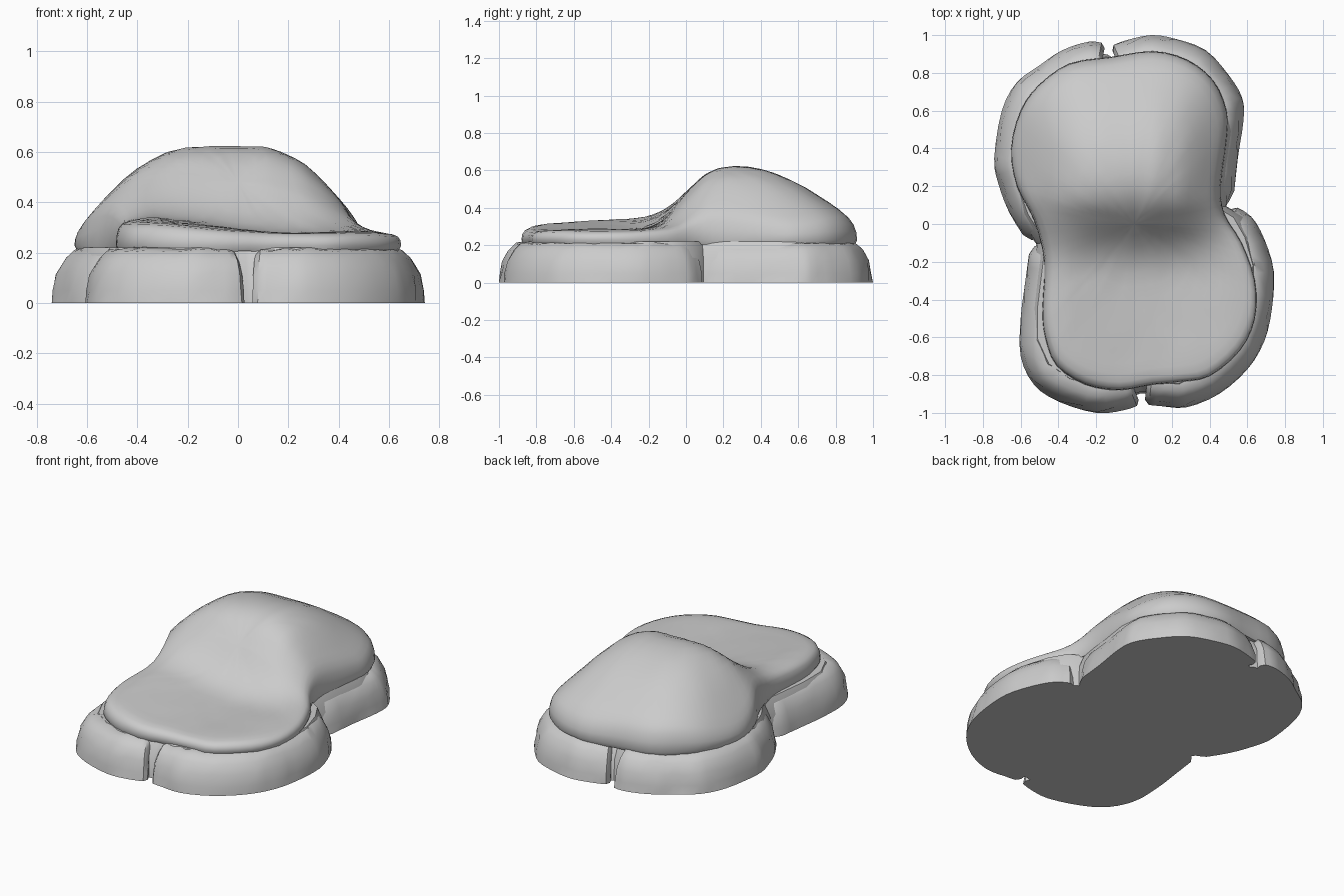
import bpy, bmesh, math, random
from mathutils import Vector

if "Cube" in bpy.data.objects:
    bpy.data.objects.remove(bpy.data.objects["Cube"])

random.seed(4)
stone = bpy.data.materials.new("stone grey")
stone.diffuse_color = (0.6, 0.6, 0.6, 1)
stone.use_nodes = True
stone.node_tree.nodes["Principled BSDF"].inputs["Base Color"].default_value = stone.diffuse_color


def smooth_path(pts, steps, closed):
    """Catmull-Rom samples through 2D points."""
    p = [Vector(q) for q in pts]
    n = len(p)
    get = (lambda i: p[i % n]) if closed else (lambda i: p[max(0, min(n - 1, i))])
    out = []
    for i in range(n if closed else n - 1):
        a, b, c, d = get(i - 1), get(i), get(i + 1), get(i + 2)
        for s in range(steps):
            t = s / steps
            out.append(0.5 * (2 * b + (c - a) * t + (2 * a - 5 * b + 4 * c - d) * t * t
                              + (3 * b - a - 3 * c + d) * t ** 3))
    return out if closed else out + [p[-1]]


def curve_value(keys, v):
    """Smooth lookup in (position, value) keys."""
    if v <= keys[0][0]:
        return keys[0][1]
    for (a, fa), (b, fb) in zip(keys, keys[1:]):
        if v <= b:
            return fa + (fb - fa) * (v - a) / (b - a)
    return keys[-1][1]


def finish(bm, name, angle=35):
    bmesh.ops.recalc_face_normals(bm, faces=bm.faces[:])
    me = bpy.data.meshes.new(name)
    bm.to_mesh(me)
    bm.free()
    ob = bpy.data.objects.new(name, me)
    bpy.context.collection.objects.link(ob)
    me.materials.append(stone)
    bpy.ops.object.select_all(action='DESELECT')
    ob.select_set(True)
    bpy.context.view_layer.objects.active = ob
    bpy.ops.object.shade_smooth_by_angle(angle=math.radians(angle))
    return ob


def bridge(bm, a, b, closed=True):
    n = len(a)
    for i in range(n if closed else n - 1):
        j = (i + 1) % n
        bm.faces.new((a[i], a[j], b[j], b[i]))


# Four curved base stones, listed counter-clockwise
base = {
    "base_stone_front_right": [(.055, -.955), (.15, -.965), (.28, -.97), (.45, -.9), (.6, -.77),
                               (.69, -.62), (.73, -.45), (.74, -.25), (.69, -.08), (.62, .04), (.52, .1)],
    "base_stone_back_right": [(.525, .112), (.55, .35), (.58, .55), (.572, .67), (.5, .79),
                              (.38, .92), (.22, .98), (.09, 1), (-.05, .97), (-.125, .94)],
    "base_stone_back_left": [(-.15, .955), (-.24, .965), (-.38, .92), (-.5, .84), (-.62, .75),
                             (-.7, .6), (-.74, .35), (-.72, .22), (-.66, .06), (-.56, -.1)],
    "base_stone_front_left": [(-.55, -.112), (-.575, -.3), (-.6, -.5), (-.6, -.7), (-.53, -.85),
                              (-.4, -.94), (-.2, -1), (-.05, -.985), (.035, -.955)],
}
# Stone section: inset from the outline, height
section = [(0, 0), (.004, .05), (.018, .115), (.05, .172), (.085, .205), (.14, .215), (.24, .2), (.24, 0)]

for name, pts in base.items():
    path = smooth_path(pts, 3, False)
    last = len(path) - 1
    bm = bmesh.new()
    rows = []
    for i, p in enumerate(path):
        tangent = (path[min(last, i + 1)] - path[max(0, i - 1)]).normalized()
        inward = Vector((-tangent.y, tangent.x))
        end = i in (0, last)
        row = []
        for k, (inset, z) in enumerate(section):
            chip = random.uniform(-.003, .009) if 0 < k < 6 else 0
            q = p + inward * (inset + chip + (.025 if end else 0))
            row.append(bm.verts.new((q.x, q.y, z * (.93 if end else 1) + (chip if k > 1 else 0))))
        rows.append(row)
    for a, b in zip(rows, rows[1:]):
        bridge(bm, a, b)
    bm.faces.new(rows[0])
    bm.faces.new(rows[-1])
    finish(bm, name, 40)

# Solid core that closes the underside and the seams
outline = [Vector(p) for pts in base.values() for p in pts]
bm = bmesh.new()
low = [bm.verts.new((p.x * .94, p.y * .94, 0)) for p in outline]
mid = [bm.verts.new((p.x * .93, p.y * .93, .13)) for p in outline]
high = [bm.verts.new((p.x * .85, p.y * .87, .22)) for p in outline]
bridge(bm, low, mid)
bridge(bm, mid, high)
bm.faces.new(low)
bm.faces.new(high)
finish(bm, "base_core")

# Upper slab: low pad in front, rounded mound behind
slab = [(-.08, -.88), (.1, -.85), (.25, -.835), (.4, -.805), (.56, -.67), (.64, -.5), (.64, -.3), (.57, -.1),
        (.48, .05), (.46, .2), (.49, .45), (.49, .6), (.42, .76), (.28, .87), (.1, .915),
        (-.12, .885), (-.34, .85), (-.5, .74), (-.6, .6), (-.65, .4), (-.62, .2), (-.53, .02),
        (-.475, -.2), (-.485, -.45), (-.47, -.6), (-.41, -.75), (-.26, -.85)]
pad_x = [(-.5, .315), (-.36, .345), (-.2, .325), (0, .295), (.2, .275), (.5, .285), (.65, .272)]
mound_x = [(-.66, 0), (-.6, .17), (-.5, .49), (-.42, .71), (-.3, .92), (-.2, .99), (-.05, 1), (.12, .99),
           (.25, .84), (.35, .58), (.45, .25), (.5, .08)]
mound_y = [(-.26, 0), (-.18, .07), (-.1, .23), (0, .57), (.1, .87), (.17, .97), (.25, 1), (.35, .98),
           (.45, .92), (.6, .74), (.8, .38), (.92, .12)]


def slab_height(x, y):
    back = max(0, min(1, (y + .1) / .4))
    front = max(0, min(1, (y + .9) / .6))
    pad = curve_value(pad_x, x)
    pad = .28 + (pad - .28) * (.5 + .5 * front)
    pad = pad * (1 - back) + .27 * back
    return pad + (.627 - pad) * curve_value(mound_y, y) * curve_value(mound_x, x)


edge = smooth_path(slab, 3, True)
bm = bmesh.new()
# Underside and rounded lip
bottom = [bm.verts.new((p.x * .9, p.y * .92, .205)) for p in edge]
lip = [bm.verts.new((p.x * .98, p.y * .985, .203 + random.uniform(-.004, .004))) for p in edge]
bm.faces.new(bottom)
bridge(bm, bottom, lip)
previous = lip
# Top surface in shrinking rings; second value is the blend from rim to full height
for t, f in [(1, 0), (.995, .45), (.98, .78), (.95, .95), (.9, 1), (.84, 1), (.77, 1), (.7, 1), (.62, 1),
             (.54, 1), (.46, 1), (.38, 1), (.3, 1), (.22, 1), (.14, 1), (.07, 1)]:
    ring = []
    for p in edge:
        x, y = p.x * t, p.y * t
        rough = random.uniform(-.003, .003) if .3 < t < .99 else 0
        ring.append(bm.verts.new((x, y, .228 + (slab_height(x, y) - .228) * f + rough)))
    bridge(bm, previous, ring)
    previous = ring
centre = bm.verts.new((0, 0, slab_height(0, 0)))
for i in range(len(previous)):
    bm.faces.new((previous[i], previous[(i + 1) % len(previous)], centre))
# Relax the surface above the rim
top = [v for v in bm.verts if v.co.z > .26]
for _ in range(2):
    bmesh.ops.smooth_vert(bm, verts=top, factor=.4, use_axis_z=True)
finish(bm, "upper_slab", 50)
